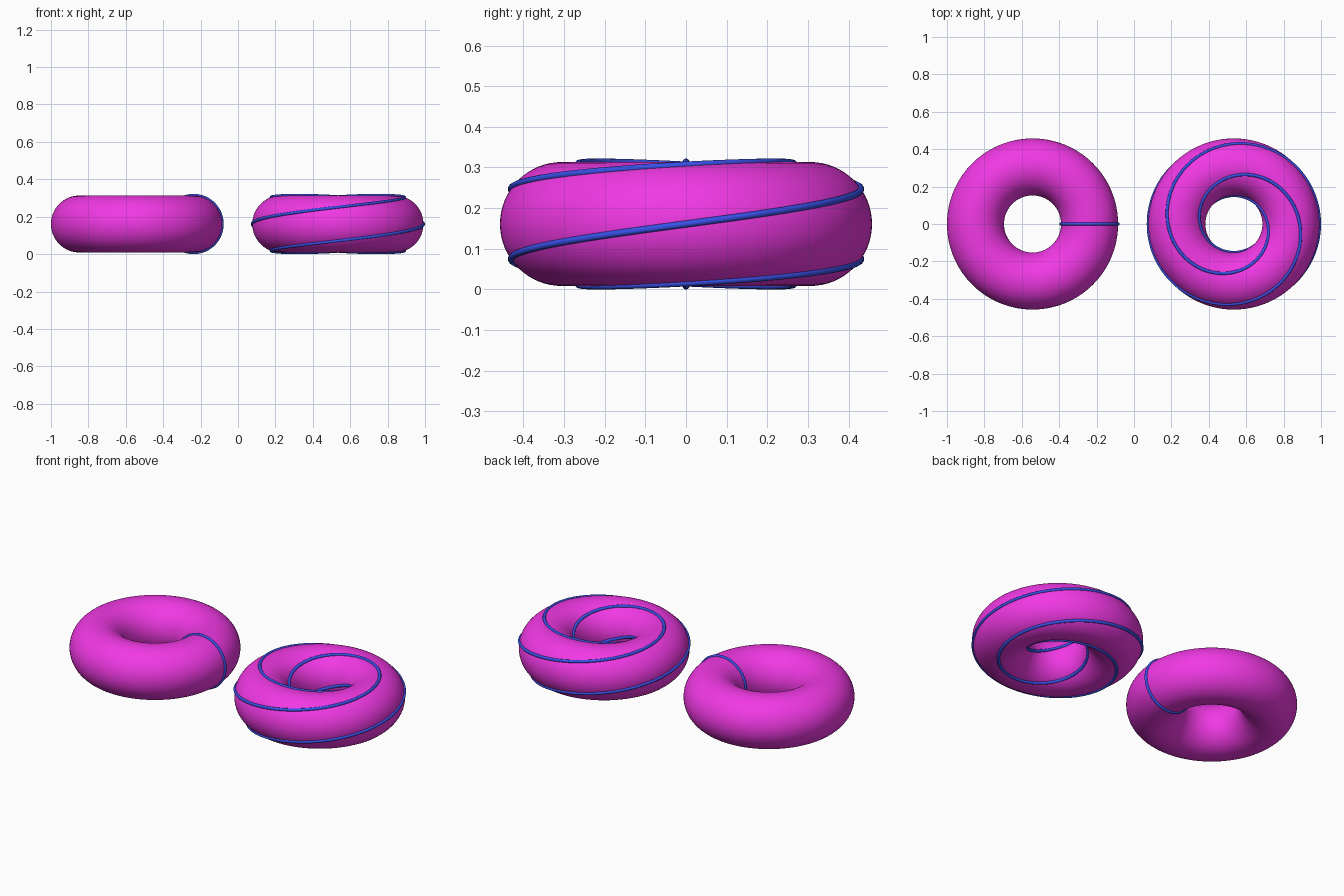
import bpy
from math import cos, sin, tau

if "Cube" in bpy.data.objects:
    bpy.data.objects.remove(bpy.data.objects["Cube"])

R, r, WIRE = 0.305, 0.1525, 0.0085
Z = r + WIRE


def material(name, color):
    m = bpy.data.materials.new(name)
    m.diffuse_color = (*color, 1)
    m.use_nodes = True
    m.node_tree.nodes["Principled BSDF"].inputs["Base Color"].default_value = m.diffuse_color
    return m


magenta = material("magenta", (0.88, 0.04, 0.78))
blue = material("blue", (0.04, 0.08, 0.8))


def ring(name, x):
    bpy.ops.mesh.primitive_torus_add(major_segments=128, minor_segments=64,
                                     major_radius=R, minor_radius=r, location=(x, 0, Z))
    ob = bpy.context.object
    ob.name = name
    ob.data.materials.append(magenta)
    bpy.ops.object.shade_smooth()


def winding(name, x, around, through, n):
    """Closed wire on the ring surface: 'around' long turns, 'through' short turns."""
    cu = bpy.data.curves.new(name, 'CURVE')
    cu.dimensions = '3D'
    cu.bevel_depth = WIRE
    cu.bevel_resolution = 4
    sp = cu.splines.new('POLY')
    sp.points.add(n - 1)
    for i, p in enumerate(sp.points):
        phi, theta = tau * around * i / n, tau * through * i / n
        d = R + r * cos(theta)
        p.co = (d * cos(phi), d * sin(phi), r * sin(theta), 1)
    sp.use_cyclic_u = True
    sp.use_smooth = True
    cu.materials.append(blue)
    ob = bpy.data.objects.new(name, cu)
    ob.location = (x, 0, Z)
    bpy.context.collection.objects.link(ob)


# Left ring with one loop through the hole
ring("left_ring", -0.5425)
winding("loop_wire", -0.5425, 0, 1, 96)

# Right ring with a wire going five times around and twice through
ring("right_ring", 0.534)
winding("knot_wire", 0.534, 5, 2, 600)
